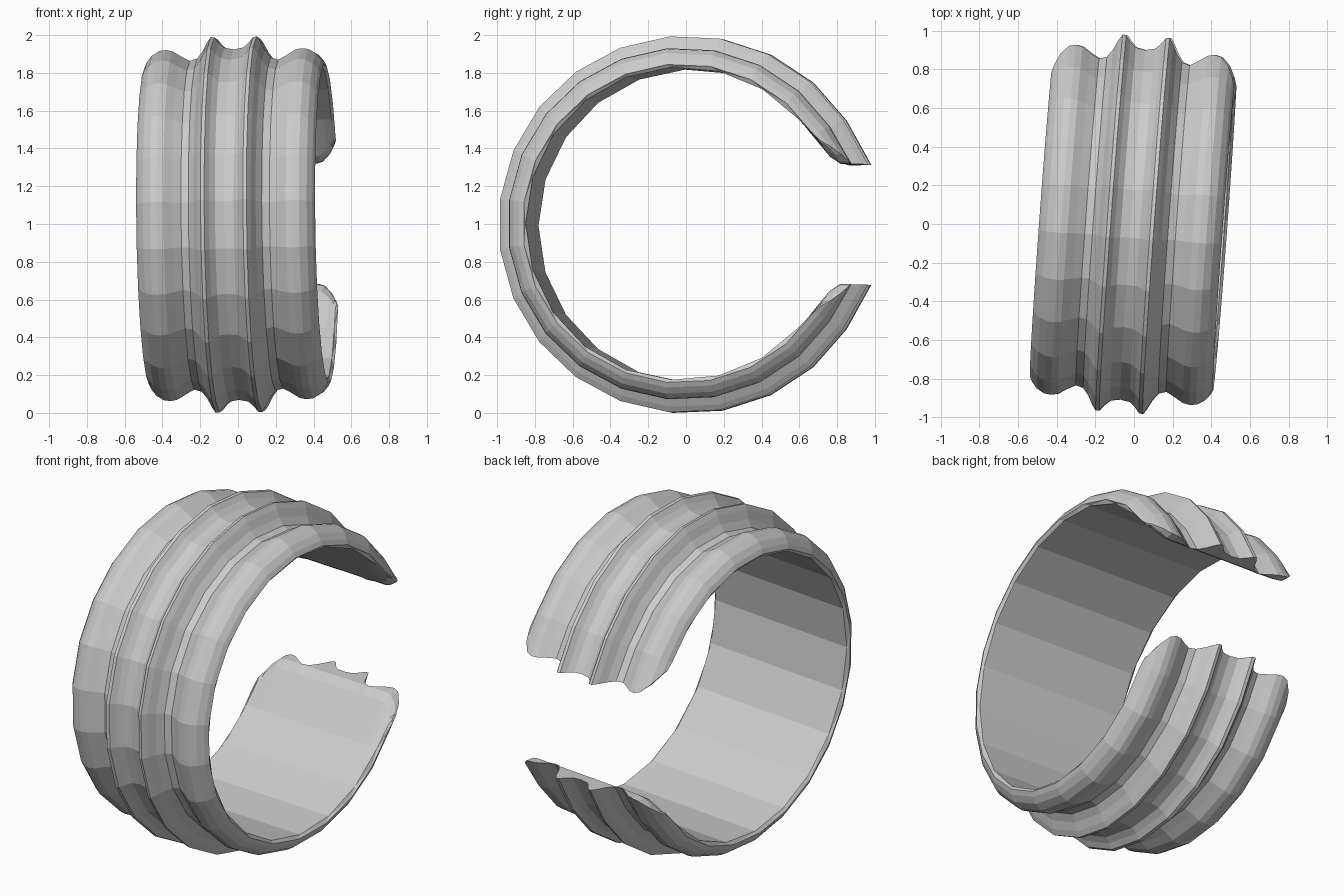
import bpy
import bmesh
from math import radians, sin, cos, asin, pi
from mathutils import Matrix

cube = bpy.data.objects.get("Cube")
if cube:
    bpy.data.objects.remove(cube)

grey = bpy.data.materials.new("plain grey")
grey.use_nodes = True
tone = (0.6, 0.6, 0.6, 1)
grey.diffuse_color = tone
grey.node_tree.nodes["Principled BSDF"].inputs["Base Color"].default_value = tone

# Half of the ridged cross-section: (offset across the band, outer radius)
HALF = [(0, .932), (.05, .941), (.08, .967), (.103, .996), (.122, .999), (.142, .97),
        (.165, .925), (.195, .886), (.235, .874), (.28, .898), (.325, .926), (.36, .933),
        (.395, .929), (.435, .905), (.462, .872), (.475, .845)]
PROFILE = [(-x, r) for x, r in reversed(HALF[1:])] + HALF
EDGE = HALF[-1][0]
OUTER_STEPS, INNER_STEPS = 21, 18
GAP = .318          # half height of the opening
OUTER_START = asin(GAP / 1.02)
INNER_START = asin((GAP + .036) / .855)

bm = bmesh.new()


def ring_point(x, radius, fraction, start):
    """A point of the band at a fraction of the way around its arc."""
    angle = start + (2 * pi - 2 * start) * fraction
    return bm.verts.new((x, radius * cos(angle), radius * sin(angle)))


def tip_point(x, radius, lift, side):
    """A point on a trimmed end, level across and rounded off at the rims."""
    rim = max(0, abs(x) - .36) / (EDGE - .36)
    angle = asin((GAP + lift + .12 * rim ** 2) / radius)
    return bm.verts.new((x, radius * cos(angle), radius * sin(angle) * side))


def bridge(row_a, row_b):
    """Join two rows of vertices with quads."""
    for a, b, c, d in zip(row_a, row_a[1:], row_b[1:], row_b):
        bm.faces.new((a, b, c, d))


def zip_rows(row_a, row_b):
    """Join two rows of different lengths with triangles."""
    i = j = 0
    while i < len(row_a) - 1 or j < len(row_b) - 1:
        if (i + 1) * (len(row_b) - 1) <= (j + 1) * (len(row_a) - 1):
            bm.faces.new((row_a[i], row_a[i + 1], row_b[j]))
            i += 1
        else:
            bm.faces.new((row_a[i], row_b[j + 1], row_b[j]))
            j += 1


# Outer ridged skin and plainer inner skin, each closed by its trimmed end rows
def outer_tip(side):
    return [tip_point(x, r * 1.015, 0, side) for x, r in PROFILE]


def cap_row(side):
    return [tip_point(x * .985, min(.89, r * 1.015 - .006), .003, side) for x, r in PROFILE]


def inner_tip(side):
    return [tip_point(x * .97, min(.855, r * 1.015 - .012), .036, side) for x, r in PROFILE]


outer = [outer_tip(1)]
for s in range(1, OUTER_STEPS):
    outer.append([ring_point(x, r, s / OUTER_STEPS, OUTER_START) for x, r in PROFILE])
outer.append(outer_tip(-1))

inner = [inner_tip(1)]
for s in range(1, INNER_STEPS):
    inner.append([ring_point(x * .97, .829, s / INNER_STEPS, INNER_START) for x, r in PROFILE])
inner.append(inner_tip(-1))

for skin in (outer, inner):
    for row_a, row_b in zip(skin, skin[1:]):
        bridge(row_a, row_b)

# Side rims
for k in (0, -1):
    zip_rows([row[k] for row in outer], [row[k] for row in inner])

# Chamfered end caps
for k, side in ((0, 1), (-1, -1)):
    cap = cap_row(side)
    bridge(outer[k], cap)
    bridge(cap, inner[k])
    for e in (0, -1):
        bm.faces.new((outer[k][e], cap[e], inner[k][e]))
bmesh.ops.recalc_face_normals(bm, faces=bm.faces)

# Slight turn of the whole band, then lift onto the ground
turn = Matrix.Rotation(radians(-4.2), 4, "Z") @ Matrix.Rotation(radians(-.8), 4, "Y")
bmesh.ops.transform(bm, matrix=Matrix.Translation((-.003, .012, 1)) @ turn, verts=bm.verts)
low = min(v.co.z for v in bm.verts)
bmesh.ops.translate(bm, vec=(0, 0, -low), verts=bm.verts)

mesh = bpy.data.meshes.new("ridged_cuff_band")
bm.to_mesh(mesh)
bm.free()
mesh.materials.append(grey)
band = bpy.data.objects.new("ridged_cuff_band", mesh)
bpy.context.collection.objects.link(band)
